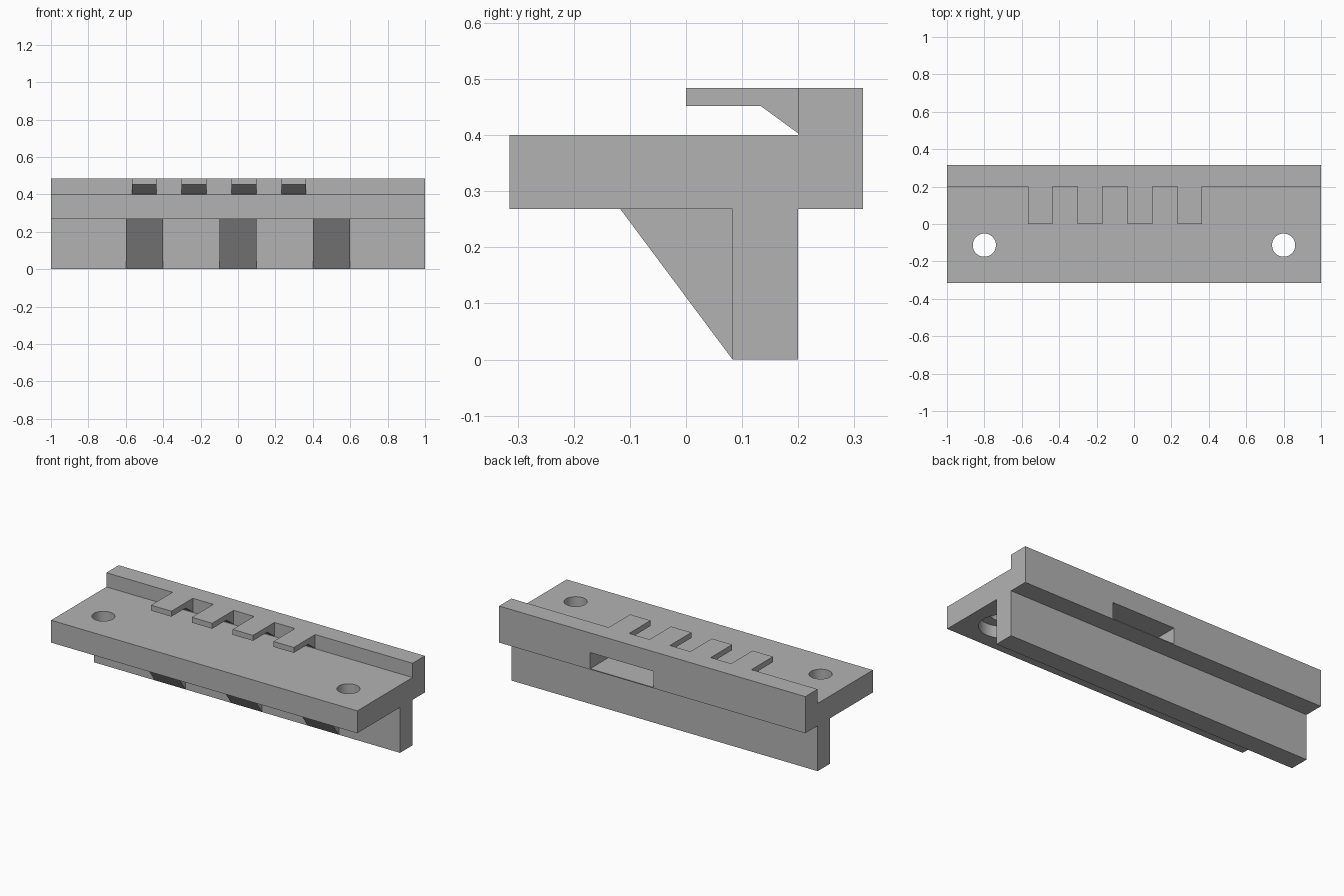
import bpy, bmesh
from mathutils import Matrix

cube = bpy.data.objects.get("Cube")
if cube:
    bpy.data.objects.remove(cube, do_unlink=True)

grey = bpy.data.materials.new("plain_grey")
grey.use_nodes = True
colour = (0.45, 0.45, 0.45, 1)
grey.diffuse_color = colour
grey.node_tree.nodes["Principled BSDF"].inputs["Base Color"].default_value = colour


def add_object(name, bm):
    bmesh.ops.recalc_face_normals(bm, faces=bm.faces)
    mesh = bpy.data.meshes.new(name)
    bm.to_mesh(mesh)
    bm.free()
    mesh.materials.append(grey)
    obj = bpy.data.objects.new(name, mesh)
    bpy.context.collection.objects.link(obj)
    return obj


def extrude_profile(name, profile, x0, x1):
    """Extrude a (y, z) outline along x."""
    bm = bmesh.new()
    face = bm.faces.new([bm.verts.new((x0, y, z)) for y, z in profile])
    new = bmesh.ops.extrude_face_region(bm, geom=[face])["geom"]
    verts = [v for v in new if isinstance(v, bmesh.types.BMVert)]
    bmesh.ops.translate(bm, verts=verts, vec=(x1 - x0, 0, 0))
    return add_object(name, bm)


def cylinder(name, x, y, z0, z1, radius):
    bm = bmesh.new()
    bmesh.ops.create_cone(bm, cap_ends=True, segments=48, radius1=radius,
                          radius2=radius, depth=z1 - z0,
                          matrix=Matrix.Translation((x, y, (z0 + z1) / 2)))
    return add_object(name, bm)


def cut(target, cutter):
    cutter.hide_render = True
    mod = target.modifiers.new("cut", 'BOOLEAN')
    mod.operation = 'DIFFERENCE'
    mod.solver = 'EXACT'
    mod.object = cutter
    bpy.context.view_layer.objects.active = target
    bpy.ops.object.modifier_apply(modifier=mod.name)
    bpy.data.objects.remove(cutter, do_unlink=True)


EDGE, STEM_BACK, STEM_FRONT = 0.315, 0.2, 0.083
UNDER, DECK, TOP = 0.268, 0.4, 0.484

# Long rail: deck, raised back lip and hanging stem in one section
rail = extrude_profile("rail", [
    (-EDGE, UNDER), (STEM_FRONT, UNDER), (STEM_FRONT, 0), (STEM_BACK, 0),
    (STEM_BACK, UNDER), (EDGE, UNDER), (EDGE, TOP), (STEM_BACK, TOP),
    (STEM_BACK, DECK), (-EDGE, DECK)], -1, 1)

# Screw holes, widened from below
for x in (-0.8, 0.8):
    cut(rail, cylinder("hole_cutter", x, -0.113, 0.2, 0.45, 0.062))
    cut(rail, cylinder("counterbore_cutter", x, -0.113, 0.2, 0.338, 0.12))

# Pocket in the back face
cut(rail, extrude_profile("pocket_cutter", [
    (0.02, 0.273), (0.4, 0.273), (0.4, 0.368), (0.02, 0.368)], -0.007, 0.405))

# Smooth hole walls, sharp corners
bpy.ops.object.select_all(action='DESELECT')
rail.select_set(True)
bpy.context.view_layer.objects.active = rail
bpy.ops.object.shade_smooth_by_angle()

# Overhanging clip tabs with sloped roots
for i in range(4):
    x = -0.568 + i * 0.2665
    extrude_profile(f"clip_tab_{i + 1}", [
        (STEM_BACK, TOP), (0, TOP), (0, 0.452), (0.133, 0.452),
        (STEM_BACK, 0.403)], x, x + 0.133)

# Triangular gussets below the deck
for i, x in enumerate((-0.5, 0, 0.5)):
    extrude_profile(f"gusset_{i + 1}", [
        (-0.117, UNDER), (STEM_FRONT, 0), (STEM_FRONT, UNDER)],
        x - 0.1, x + 0.1)
